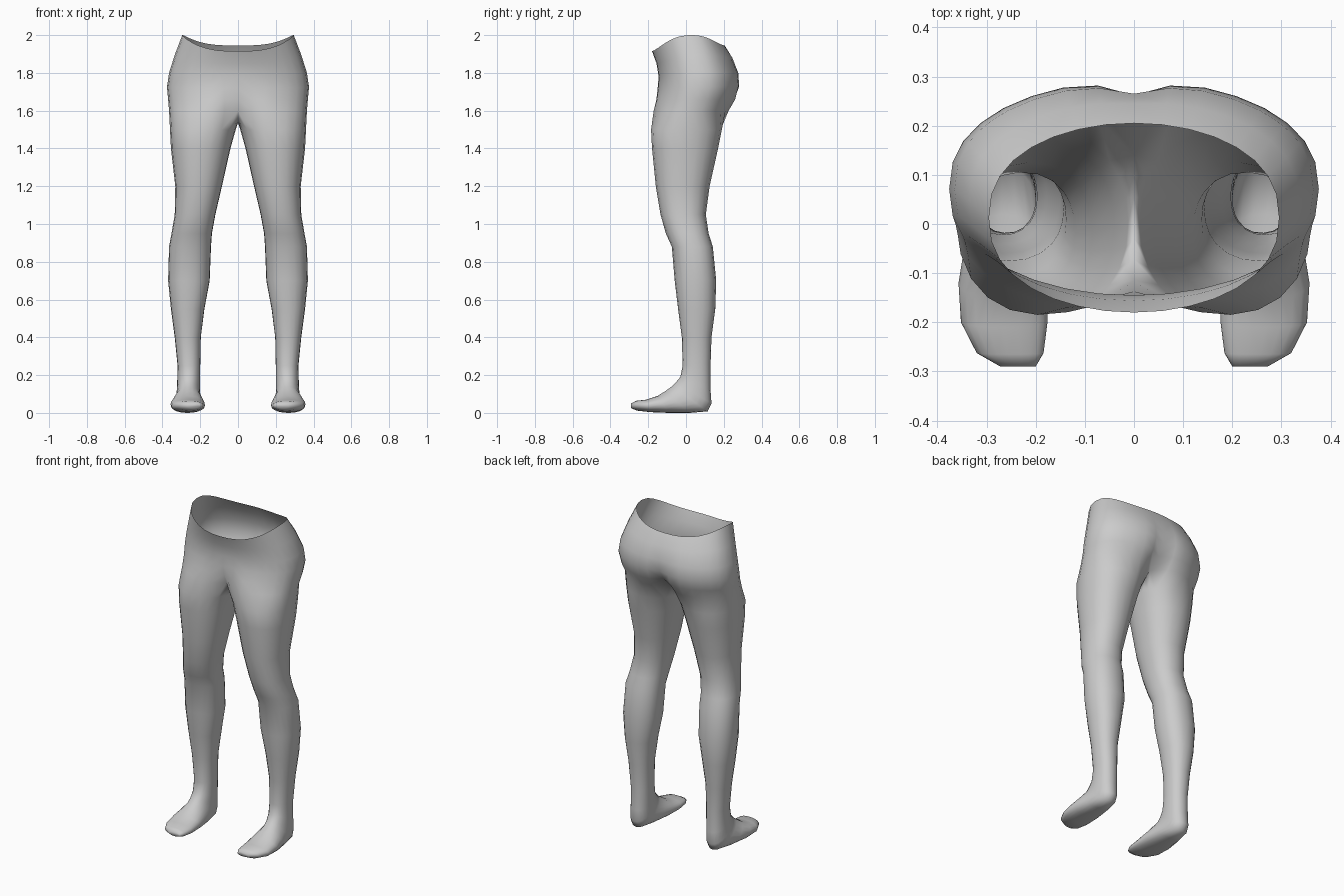
import bpy
import bmesh
from math import sin, cos, pi, radians, exp, copysign

if "Cube" in bpy.data.objects:
    bpy.data.objects.remove(bpy.data.objects["Cube"])

OUTER = 17   # points around the outside of one half
INNER = 5    # points along the inner thigh / crotch seam


def power(v, p):
    return copysign(abs(v) ** p, v)


def pelvis_ring(z_front, z_back, lift, width, y_front, y_back, dip_front, dip_back):
    """Half ring from front centre, around the hip, to back centre."""
    ring = []
    for i in range(OUTER):
        a = pi * i / (OUTER - 1)
        s, c = max(sin(a), 0), cos(a)
        x = width * s if 0 < i < OUTER - 1 else 0
        y = (y_front + y_back) / 2 - (y_back - y_front) / 2 * power(c, 0.85)
        crease = exp(-(x / 0.06) ** 2)
        y += crease * (dip_front if c > 0 else -dip_back)
        t = (1 - c) / 2
        ring.append((x, y, z_front + (z_back - z_front) * t + lift * s ** 3))
    return ring


def leg_ring(y_front, z_front, y_back, z_back, x_in, x_out):
    """Closed ring spanning from a front point to a back point."""
    start = radians(-50)
    outer = [start + radians(280) * i / (OUTER - 1) for i in range(OUTER)]
    inner = [radians(230 + 80 * (i + 1) / (INNER + 1)) for i in range(INNER)]
    ring = []
    for a in outer + inner:
        t = (1 - power(cos(a), 0.9)) / 2
        x = (x_in + x_out) / 2 + (x_out - x_in) / 2 * power(sin(a), 0.9)
        ring.append((x, y_front + (y_back - y_front) * t,
                     z_front + (z_back - z_front) * t))
    return ring


# Pelvis rows, from the open waist down to the crotch
pelvis = [pelvis_ring(*row) for row in (
    (1.915, 1.945, .07, .295, -.18, .205, 0, 0),
    (1.85, 1.88, .03, .335, -.156, .25, 0, .005),
    (1.78, 1.8, .01, .365, -.145, .285, 0, .02),
    (1.72, 1.73, 0, .376, -.15, .292, 0, .03),
    (1.66, 1.66, 0, .37, -.167, .275, .03, .06),
    (1.6, 1.6, 0, .365, -.185, .24, .07, .1),
)]

# Thigh, knee, calf: z, front y, back y, inner x, outer x
leg = [leg_ring(yf, z, yb, z, xi, xo) for z, yf, yb, xi, xo in (
    (1.5, -.185, .19, .012, .36),
    (1.4, -.18, .17, .04, .355),
    (1.2, -.16, .125, .085, .332),
    (1.05, -.135, .105, .12, .335),
    (.95, -.107, .12, .138, .352),
    (.88, -.075, .142, .143, .365),
    (.7, -.06, .16, .15, .37),
    (.55, -.042, .155, .178, .355),
    (.4, -.022, .135, .197, .335),
    (.25, -.018, .13, .2, .32),
)]

# Ankle, heel, instep, toes: rings swing from flat to upright
leg += [leg_ring(*row) for row in (
    (-.03, .19, .13, .12, .2, .322),
    (-.055, .16, .135, .05, .2, .325),
    (-.075, .14, .115, .008, .197, .33),
    (-.11, .115, .02, 0, .185, .345),
    (-.15, .09, -.09, 0, .176, .357),
    (-.21, .07, -.19, .004, .176, .352),
    (-.265, .064, -.26, .012, .184, .32),
    (-.29, .05, -.29, .025, .2, .272),
)]

bm = bmesh.new()


def add_ring(points):
    return [bm.verts.new(p) for p in points]


def bridge(top, low, closed):
    n = len(top)
    for i in range(n if closed else n - 1):
        j = (i + 1) % n
        bm.faces.new((top[i], low[i], low[j], top[j]))


rows = [add_ring(r) for r in pelvis]
for top, low in zip(rows, rows[1:]):
    bridge(top, low, False)

# Crotch seam on the centre plane closes the lowest pelvis row
front, back = rows[-1][0].co, rows[-1][-1].co
seam = []
for i in range(INNER):
    t = (i + 1) / (INNER + 1)
    p = back.lerp(front, t)
    seam.append((0, p.y, p.z - 0.065 * sin(pi * t)))
rings = [rows[-1] + add_ring(seam)] + [add_ring(r) for r in leg]
for top, low in zip(rings, rings[1:]):
    bridge(top, low, True)
bm.faces.new(list(reversed(rings[-1])))

for f in bm.faces:
    f.smooth = True
mesh = bpy.data.meshes.new("lower_body")
bm.to_mesh(mesh)
bm.free()

body = bpy.data.objects.new("lower_body", mesh)
bpy.context.collection.objects.link(body)

# Mirror to the other leg, welded along the centre
mirror = body.modifiers.new("mirror", "MIRROR")
mirror.use_axis = (True, False, False)
mirror.use_mirror_merge = True
mirror.merge_threshold = 0.001

# Plain grey
grey = bpy.data.materials.new("plain_grey")
grey.use_nodes = True
colour = (0.6, 0.6, 0.6, 1)
grey.diffuse_color = colour
grey.node_tree.nodes["Principled BSDF"].inputs["Base Color"].default_value = colour
mesh.materials.append(grey)
